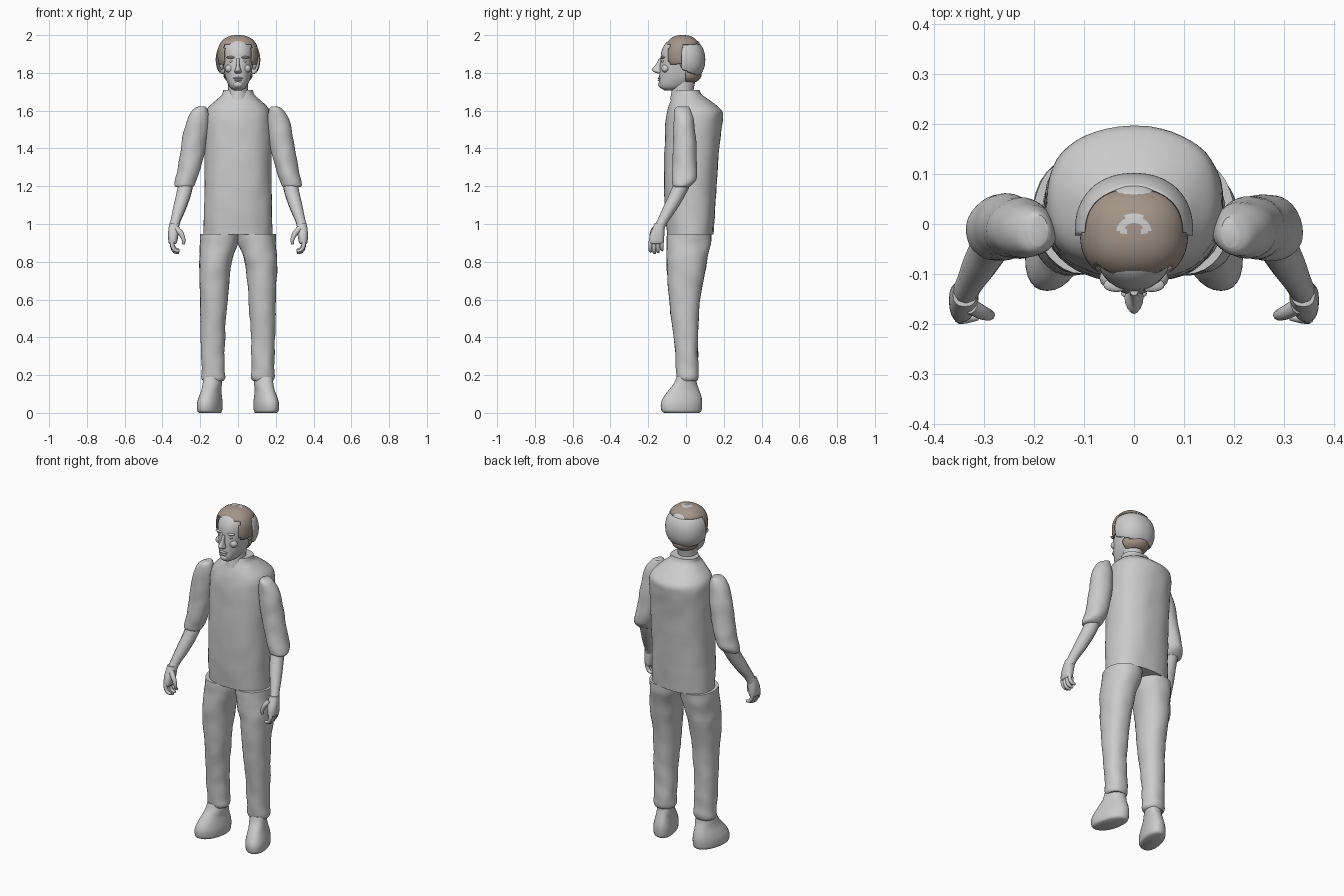
import bpy, bmesh, math
from mathutils import Vector, noise

if "Cube" in bpy.data.objects:
    bpy.data.objects.remove(bpy.data.objects["Cube"])


def material(name, rgb):
    m = bpy.data.materials.new(name)
    m.use_nodes = True
    m.diffuse_color = (*rgb, 1)
    bsdf = m.node_tree.nodes["Principled BSDF"]
    bsdf.inputs["Base Color"].default_value = (*rgb, 1)
    bsdf.inputs["Roughness"].default_value = 0.8
    return m


GREY = material("plain grey", (0.6, 0.6, 0.6))
BROWN = material("hair brown", (0.37, 0.30, 0.25))


def finish(bm, name, mats, angle=50):
    bmesh.ops.recalc_face_normals(bm, faces=bm.faces)
    me = bpy.data.meshes.new(name)
    bm.to_mesh(me)
    bm.free()
    ob = bpy.data.objects.new(name, me)
    bpy.context.collection.objects.link(ob)
    for m in mats:
        me.materials.append(m)
    bpy.ops.object.select_all(action='DESELECT')
    ob.select_set(True)
    bpy.context.view_layer.objects.active = ob
    bpy.ops.object.shade_smooth_by_angle(angle=math.radians(angle))
    return ob


def spline(rows, steps):
    """Smooth the rows of numbers with a Catmull-Rom curve."""
    out = []
    for i in range(len(rows) - 1):
        a, b, c, d = (rows[max(0, min(len(rows) - 1, i + k))] for k in (-1, 0, 1, 2))
        for s in range(steps):
            t = s / steps
            out.append([q + t * (r - p) / 2 + t * t * (2 * p - 5 * q + 4 * r - w) / 2
                        + t ** 3 * (3 * q - p - 3 * r + w) / 2
                        for p, q, r, w in zip(a, b, c, d)])
    return out + [rows[-1]]


def loft(name, rows, side=1, power=2.0, segs=32, steps=4, rough=0, shear=0):
    """Stack level rings given as z, x min, x max, y min, y max."""
    bm = bmesh.new()
    rings = []
    for z, x0, x1, y0, y1 in spline(rows, steps):
        ring = []
        for k in range(segs):
            a = math.tau * k / segs
            c, s = math.cos(a), math.sin(a)
            x = (x0 + x1) / 2 + (x1 - x0) / 2 * math.copysign(abs(c) ** (2 / power), c)
            y = (y0 + y1) / 2 + (y1 - y0) / 2 * math.copysign(abs(s) ** (2 / power), s)
            p = Vector((side * (x - shear * y), y, z))
            bump = rough * noise.noise(p * 14)
            ring.append(bm.verts.new(p + Vector((c * side, s, 0)) * bump))
        rings.append(ring)
    for lo, hi in zip(rings, rings[1:]):
        for k in range(segs):
            j = (k + 1) % segs
            bm.faces.new((lo[k], lo[j], hi[j], hi[k]))
    bm.faces.new(rings[0])
    bm.faces.new(rings[-1])
    return finish(bm, name, [GREY])


def blob(name, centre, size, keep=None, mats=(GREY,), rule=None, power=2.0, thick=0):
    """Ellipsoid, optionally trimmed to a region and coloured by a rule."""
    bm = bmesh.new()
    bmesh.ops.create_uvsphere(bm, u_segments=64 if keep else 20,
                              v_segments=48 if keep else 12, radius=1)
    for v in bm.verts:
        f = sum(abs(c) ** power for c in v.co) ** (-1 / power)
        v.co = Vector(centre) + Vector([c * f * r for c, r in zip(v.co, size)])
    if keep:
        drop = [f for f in bm.faces if not keep(f.calc_center_median())]
        bmesh.ops.delete(bm, geom=drop, context='FACES')
    if rule:
        for f in bm.faces:
            f.material_index = int(rule(f.calc_center_median()))
    ob = finish(bm, name, mats)
    if thick:
        mod = ob.modifiers.new("thickness", 'SOLIDIFY')
        mod.thickness = thick
    return ob


def tube(name, points, radii):
    """Round tapered limb along a path."""
    cu = bpy.data.curves.new(name, 'CURVE')
    cu.dimensions = '3D'
    cu.bevel_depth = 1
    cu.bevel_resolution = 3
    cu.use_fill_caps = True
    sp = cu.splines.new('POLY')
    path = spline([(*p, r) for p, r in zip(points, radii)], 4)
    sp.points.add(len(path) - 1)
    for pt, (x, y, z, r) in zip(sp.points, path):
        pt.co = (x, y, z, 1)
        pt.radius = r
    sp.use_smooth = True
    cu.materials.append(GREY)
    ob = bpy.data.objects.new(name, cu)
    bpy.context.collection.objects.link(ob)
    return ob


# Shirt body with a standing collar
loft("shirt", [(0.945, -.182, .182, -.10, .145), (1.08, -.180, .180, -.112, .155),
               (1.25, -.178, .178, -.117, .165), (1.42, -.178, .178, -.113, .178),
               (1.54, -.176, .176, -.107, .192), (1.59, -.170, .170, -.10, .195),
               (1.62, -.155, .155, -.092, .172), (1.655, -.118, .118, -.08, .125),
               (1.685, -.085, .085, -.068, .085), (1.71, -.078, .078, -.055, .072)],
     power=2.35, segs=48, rough=.004)

# Neck and head
loft("neck", [(1.66, -.055, .055, -.085, .04), (1.71, -.052, .052, -.075, .04),
              (1.80, -.055, .055, -.07, .06)])
loft("head", [(1.708, -.02, .02, -.115, -.05), (1.72, -.038, .038, -.134, -.01),
              (1.74, -.052, .052, -.143, .03), (1.775, -.066, .066, -.142, .065),
              (1.82, -.075, .075, -.14, .08), (1.87, -.082, .082, -.135, .088),
              (1.92, -.084, .084, -.128, .088), (1.96, -.072, .072, -.105, .07),
              (1.982, -.045, .045, -.07, .04)], power=2.2)

# Face: nose, brow, lips, chin
loft("nose", [(1.797, -.014, .014, -.152, -.12), (1.808, -.019, .019, -.174, -.12),
              (1.82, -.014, .014, -.179, -.12), (1.845, -.009, .009, -.160, -.12),
              (1.875, -.009, .009, -.143, -.12)], segs=16)
blob("upper_lip", (0, -.139, 1.772), (.026, .011, .006))
blob("lower_lip", (0, -.139, 1.761), (.022, .011, .006))
blob("chin", (0, -.130, 1.738), (.026, .018, .018))
for s, side in ((1, "left"), (-1, "right")):
    blob(side + "_brow", (s * .035, -.122, 1.882), (.026, .014, .007))
    blob(side + "_eye", (s * .033, -.119, 1.862), (.014, .012, .008))
    blob(side + "_cheek", (s * .043, -.108, 1.823), (.026, .022, .022))
    blob(side + "_ear", (s * .085, -.01, 1.855), (.015, .022, .038))


# Hair cap with side locks, and the bare shell around the back of the head
def hair_zone(p):
    if p.z > 1.95:
        return True
    return p.z > 1.845 and -.10 < p.y < -.015 and abs(p.x) > .074


def crown_patch(p):
    return p.z > 1.97 and .016 < math.hypot(p.x, p.y + .012) < .032 and p.y > -.02


blob("hair", (0, -.017, 1.895), (.108, .097, .105), hair_zone, (BROWN, GREY),
     crown_patch, power=2.4, thick=.006)
blob("back_head_shell", (0, -.012, 1.87), (.118, .114, .118),
     lambda p: p.y > -.022 and 1.785 + .4 * max(0, .06 - p.y) < p.z < 1.953,
     power=2.2, thick=.006)
blob("nape_hair", (0, -.003, 1.79), (.078, .085, .05),
     lambda p: p.y > .0 and p.z > 1.75, (BROWN,), thick=.005)

for s, side in ((1, "left"), (-1, "right")):
    # Rolled sleeve and bare forearm
    loft(side + "_sleeve",
         [(1.622, .175, .208, -.045, .015), (1.605, .163, .238, -.06, .025),
          (1.55, .155, .270, -.066, .04), (1.46, .163, .293, -.068, .052),
          (1.36, .180, .308, -.068, .056), (1.28, .203, .322, -.072, .060),
          (1.235, .220, .334, -.074, .055), (1.205, .230, .337, -.07, .03),
          (1.195, .240, .328, -.06, .01)], s, rough=.005)
    tube(side + "_forearm",
         [(s * .272, -.005, 1.25), (s * .285, -.04, 1.17), (s * .308, -.082, 1.09),
          (s * .330, -.122, 1.02), (s * .338, -.138, .985)],
         [.044, .040, .035, .027, .027])
    # Hand with curled fingers and thumb
    loft(side + "_palm",
         [(1.005, .315, .362, -.165, -.115), (.975, .312, .368, -.178, -.115),
          (.94, .316, .370, -.192, -.115), (.905, .322, .368, -.196, -.118),
          (.895, .328, .362, -.19, -.125)], s, power=2.5, segs=20)
    for k in range(4):
        y = -.186 + k * .02
        drop = (.008, 0, .004, .014)[k]
        tube(f"{side}_finger_{k + 1}",
             [(s * .347, y, .915), (s * .348, y - .003, .882 + drop),
              (s * .336, y - .003, .855 + drop), (s * .312, y, .848 + drop)],
             [.011, .011, .010, .007])
    tube(side + "_thumb",
         [(s * .325, -.165, .975), (s * .302, -.178, .95),
          (s * .289, -.182, .92), (s * .288, -.180, .893)],
         [.016, .014, .011, .007])

    # Trouser leg
    loft(side + "_trouser_leg",
         [(.948, .0, .198, -.098, .135), (.90, .002, .200, -.102, .130),
          (.84, .022, .204, -.102, .118), (.74, .044, .206, -.098, .100),
          (.60, .055, .200, -.088, .074), (.45, .066, .197, -.072, .064),
          (.32, .071, .194, -.058, .064), (.22, .070, .194, -.052, .066),
          (.185, .070, .192, -.048, .062), (.17, .080, .184, -.042, .054)],
         s, power=2.2, rough=.006)
    # Shoe, toes turned slightly outward
    loft(side + "_shoe",
         [(0, .092, .195, -.115, .070), (.012, .084, .205, -.130, .082),
          (.05, .082, .206, -.133, .086), (.085, .086, .198, -.118, .082),
          (.12, .090, .188, -.092, .070), (.155, .086, .184, -.065, .058),
          (.19, .088, .182, -.050, .054)], s, power=2.2, shear=.22)
